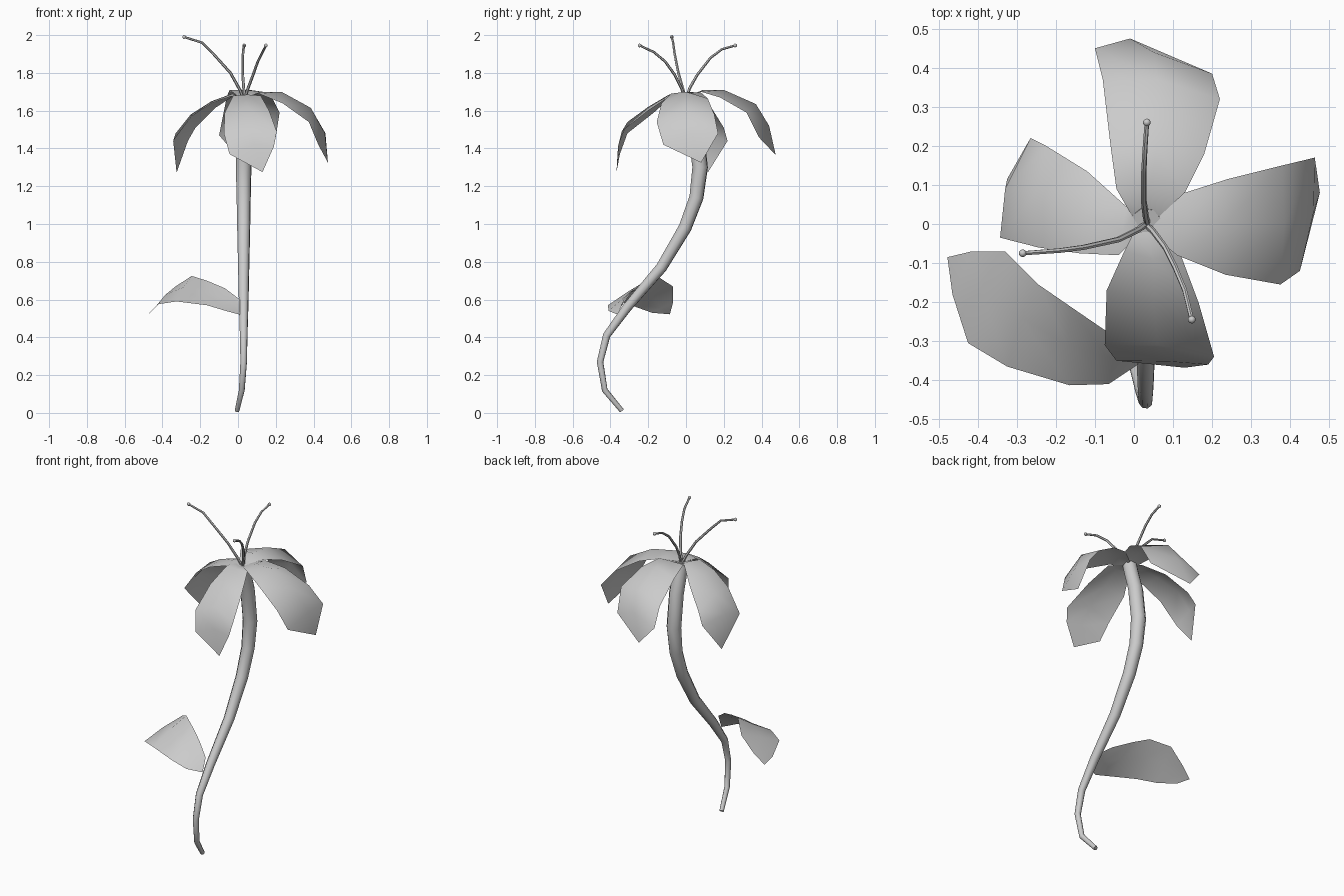
import bpy, math


def tube(name, path, radii, res=2):
    """Round tube along a path with a radius at each point."""
    cu = bpy.data.curves.new(name, 'CURVE')
    cu.dimensions = '3D'
    cu.bevel_depth = 1.0
    cu.bevel_resolution = res
    cu.use_fill_caps = True
    sp = cu.splines.new('POLY')
    sp.points.add(len(path) - 1)
    for p, co, r in zip(sp.points, path, radii):
        p.co = (*co, 1)
        p.radius = r
    sp.use_smooth = True
    ob = bpy.data.objects.new(name, cu)
    bpy.context.collection.objects.link(ob)
    bpy.ops.object.select_all(action='DESELECT')
    ob.select_set(True)
    bpy.context.view_layer.objects.active = ob
    bpy.ops.object.convert(target='MESH')
    bpy.ops.object.shade_smooth_by_angle(angle=math.radians(50))
    return ob


def blade(name, rows, tip=None):
    """Thin sheet from left / middle / right rows, closed to an optional tip."""
    verts = [p for row in rows for p in row]
    faces = []
    for i in range(len(rows) - 1):
        a = i * 3
        for k in (a, a + 1):
            faces.append((k, k + 1, k + 4, k + 3))
    if tip:
        a, t = len(verts) - 3, len(verts)
        verts.append(tip)
        faces += [(a, a + 1, t), (a + 1, a + 2, t)]
    me = bpy.data.meshes.new(name)
    me.from_pydata(verts, [], faces)
    me.polygons.foreach_set('use_smooth', [True] * len(faces))
    ob = bpy.data.objects.new(name, me)
    bpy.context.collection.objects.link(ob)
    return ob


# Stem: S-curve thickening upward
stem = [(-.005, -.34, .012), (.02, -.43, .12), (.03, -.455, .27), (.03, -.42, .41),
        (.03, -.31, .56), (.03, -.13, .77), (.03, -.005, .98), (.03, .055, 1.14),
        (.03, .075, 1.3), (.03, .05, 1.5), (.03, .02, 1.6), (.03, 0, 1.675)]
tube("stem", stem, [.013, .016, .018, .021, .026, .031, .036, .039, .043, .043, .042, .042])

# Petals drooping outward from the stem top
blade("petal_right", [
    [(.05, -.03, 1.675), (.04, 0, 1.67), (.05, .03, 1.675)],
    [(.11, -.08, 1.69), (.12, 0, 1.70), (.13, .08, 1.695)],
    [(.235, -.13, 1.64), (.23, 0, 1.70), (.24, .115, 1.665)],
    [(.375, -.155, 1.54), (.385, 0, 1.615), (.38, .15, 1.58)],
    [(.425, -.12, 1.42), (.46, .03, 1.48), (.463, .17, 1.48)]], (.476, .08, 1.325))
blade("petal_back", [
    [(.065, .02, 1.68), (.03, .02, 1.67), (-.005, .02, 1.68)],
    [(.13, .08, 1.70), (.04, .09, 1.71), (-.045, .09, 1.71)],
    [(.18, .18, 1.67), (.06, .20, 1.71), (-.06, .20, 1.67)],
    [(.22, .32, 1.59), (.06, .37, 1.635), (-.08, .37, 1.57)],
    [(.20, .385, 1.46), (.05, .44, 1.52), (-.10, .45, 1.47)]], (-.01, .475, 1.365))
blade("petal_left", [
    [(.01, .03, 1.675), (.02, 0, 1.67), (.01, -.03, 1.675)],
    [(-.02, .045, 1.68), (-.03, -.015, 1.69), (-.04, -.08, 1.675)],
    [(-.12, .135, 1.615), (-.14, .03, 1.65), (-.14, -.075, 1.64)],
    [(-.225, .20, 1.51), (-.25, .08, 1.58), (-.245, -.06, 1.57)],
    [(-.265, .22, 1.44), (-.33, .09, 1.48), (-.343, -.035, 1.44)]], (-.325, .115, 1.272))
blade("petal_front", [
    [(0, -.02, 1.68), (.03, -.02, 1.67), (.06, -.02, 1.68)],
    [(-.025, -.07, 1.68), (.05, -.09, 1.685), (.12, -.08, 1.68)],
    [(-.07, -.17, 1.59), (.05, -.20, 1.62), (.165, -.20, 1.60)],
    [(-.075, -.31, 1.48), (.06, -.31, 1.54), (.205, -.34, 1.49)],
    [(-.045, -.35, 1.37), (.09, -.352, 1.42), (.19, -.36, 1.41)]], (.13, -.368, 1.275))

# Leaf on the lower stem
blade("leaf", [
    [(.01, -.36, .52), (.01, -.345, .56), (.01, -.33, .60)],
    [(-.065, -.41, .54), (-.07, -.34, .60), (-.07, -.275, .66)],
    [(-.165, -.413, .57), (-.17, -.31, .64), (-.165, -.21, .70)],
    [(-.325, -.365, .59), (-.29, -.24, .665), (-.245, -.155, .725)],
    [(-.425, -.305, .575), (-.385, -.19, .625), (-.33, -.07, .67)],
    [(-.465, -.18, .53), (-.442, -.13, .555), (-.415, -.07, .58)]], (-.478, -.085, .522))

# Stamens with rounded tips
stamens = [
    [(.03, 0, 1.66), (.01, -.015, 1.71), (-.04, -.04, 1.80), (-.13, -.06, 1.90),
     (-.19, -.068, 1.96), (-.285, -.075, 1.99)],
    [(.035, 0, 1.66), (.03, .02, 1.72), (.025, .06, 1.79), (.025, .13, 1.88),
     (.028, .19, 1.925), (.033, .26, 1.945)],
    [(.035, -.005, 1.66), (.05, -.02, 1.71), (.08, -.06, 1.79), (.105, -.11, 1.86),
     (.13, -.17, 1.91), (.148, -.245, 1.945)]]
for i, path in enumerate(stamens, 1):
    tube(f"stamen_{i}", path, [.008, .008, .0075, .007, .0065, .006], 1)
    bpy.ops.mesh.primitive_uv_sphere_add(segments=10, ring_count=6, radius=.010, location=path[-1])
    bpy.context.object.name = f"stamen_tip_{i}"
    bpy.ops.object.shade_smooth()
